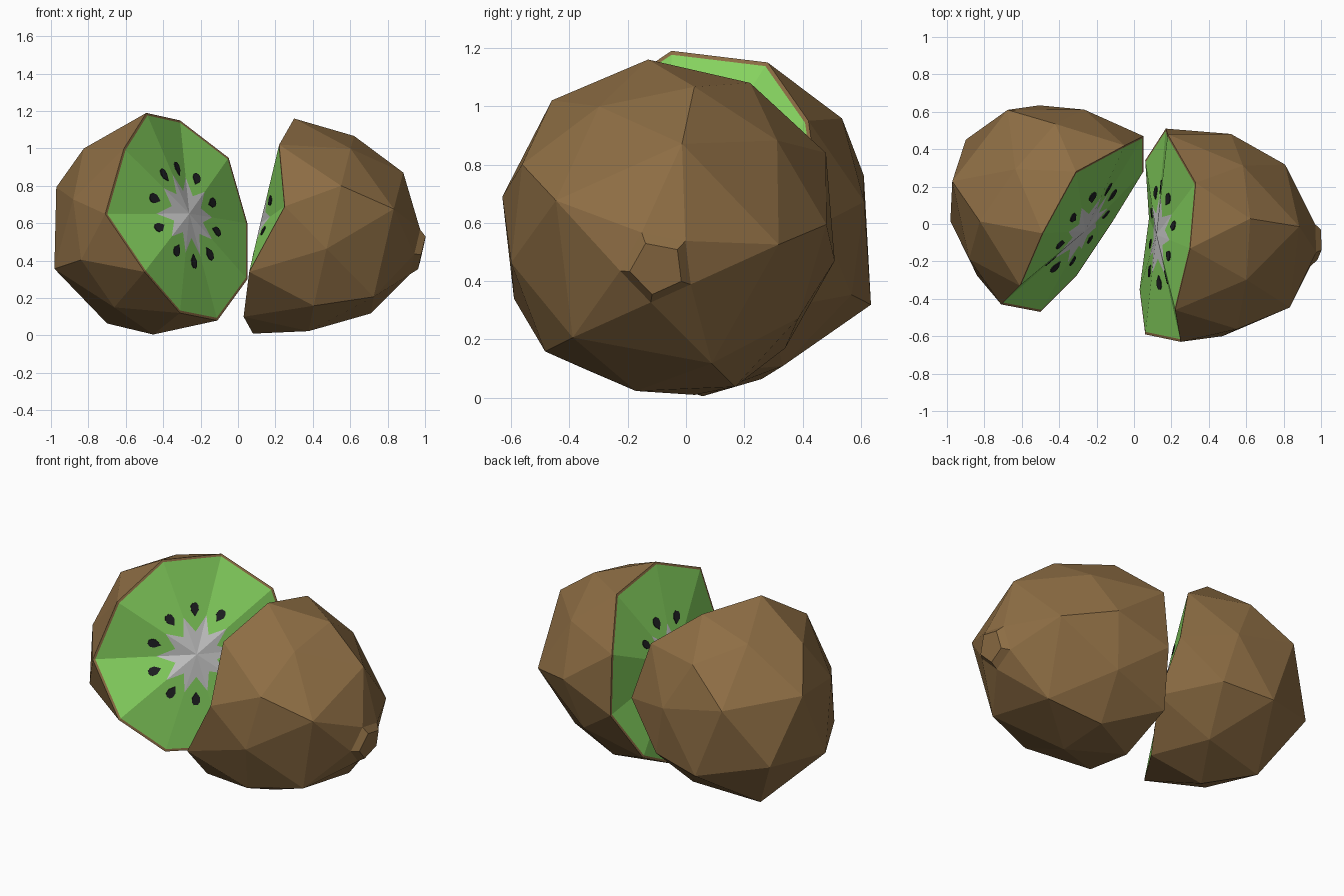
import bpy, bmesh, math
from mathutils import Vector

if "Cube" in bpy.data.objects:
    bpy.data.objects.remove(bpy.data.objects["Cube"])


def material(name, rgb):
    m = bpy.data.materials.new(name)
    m.diffuse_color = (*rgb, 1)
    m.use_nodes = True
    m.node_tree.nodes["Principled BSDF"].inputs["Base Color"].default_value = m.diffuse_color
    return m


SKIN = material("brown skin", (0.27, 0.155, 0.058))
FLESH = material("green flesh", (0.25, 0.68, 0.12))
CORE = material("pale core", (0.62, 0.62, 0.62))
SEED = material("dark seed", (0.015, 0.015, 0.018))


def finish(bm, name, mats):
    me = bpy.data.meshes.new(name)
    bm.to_mesh(me)
    bm.free()
    for m in mats:
        me.materials.append(m)
    ob = bpy.data.objects.new(name, me)
    bpy.context.collection.objects.link(ob)
    return ob


def kiwi_half(name, rim, axis, nub):
    """Faceted half fruit: ten-sided cut rim, two rings and a tip along axis."""
    rim = [Vector(p) for p in rim]
    axis = Vector(axis)
    c = sum(rim, Vector()) / 10
    n = sum((rim[i].cross(rim[(i + 1) % 10]) for i in range(10)), Vector()).normalized()
    if n.dot(axis) > 0:
        n = -n
    dirs = []
    for i in range(10):
        d = (rim[i] + rim[(i + 1) % 10]) / 2 - c
        dirs.append((d - n * d.dot(n)).normalized())

    bm = bmesh.new()
    V = bm.verts.new

    def face(verts, mat=0):
        bm.faces.new(verts).material_index = mat

    def ring(t, r, which):
        return [V(c + axis * t + dirs[i] * (r[i % 2])) for i in which]

    # Skin shell
    R = [V(p) for p in rim]
    B = ring(0.41, (0.56, 0.53), range(10))
    A = ring(0.78, (0.41, 0.41), range(0, 10, 2))
    for i in range(10):
        j = (i + 1) % 10
        face((R[i], R[j], B[i]))
        face((B[i], R[j], B[j]))
    for k in range(5):
        l = (k + 1) % 5
        face((A[k], B[2 * k - 1], B[2 * k]))
        face((A[k], B[2 * k], B[2 * k + 1]))
        face((A[k], B[2 * k + 1], A[l]))
    # Tip: stem nub or plain point
    if nub:
        Q = ring(0.975, (0.13, 0.13), range(1, 10, 2))
        T = ring(1.02, (0.095, 0.095), range(1, 10, 2))
        for k in range(5):
            l = (k + 1) % 5
            face((A[k], A[l], Q[k]))
            face((A[l], Q[k], Q[l]))
            face((Q[k], Q[l], T[l], T[k]))
        face(T)
    else:
        tip = V(c + axis)
        for k in range(5):
            face((A[k], A[(k + 1) % 5], tip))

    # Cut face: thin skin lip, domed flesh and star-shaped core
    mid = c + n * 0.05
    inner = [mid + (p - mid) * 0.975 for p in rim]
    F = [V(p) for p in inner]
    S = [V(mid + (p - mid) * 0.40) for p in inner]
    M = [V(mid + ((inner[i] + inner[(i + 1) % 10]) / 2 - mid) * 0.24) for i in range(10)]
    O = V(mid)
    for i in range(10):
        j = (i + 1) % 10
        face((R[i], R[j], F[j], F[i]))
        face((F[i], F[j], M[i]), 1)
        face((F[i], M[i], S[i]), 1)
        face((F[j], S[j], M[i]), 1)
        face((O, S[i], M[i]), 2)
        face((O, M[i], S[j]), 2)
    bmesh.ops.recalc_face_normals(bm, faces=bm.faces)
    finish(bm, name, (SKIN, FLESH, CORE))

    # Seeds: teardrop plates, one in each flesh sector
    sb = bmesh.new()
    for i in range(10):
        p, q = inner[i] - mid, inner[(i + 1) % 10] - mid
        fn = p.cross(q).normalized()
        if fn.dot(n) < 0:
            fn = -fn
        out = ((p + q) / 2).normalized()
        side = fn.cross(out)
        s = mid + (p + q) / 2 * 0.48
        outline = [(-0.042, 0), (-0.008, 0.024), (0.018, 0.024),
                   (0.034, 0.011), (0.034, -0.011), (0.018, -0.024), (-0.008, -0.024)]
        low = [sb.verts.new(s + out * a + side * b - fn * 0.002) for a, b in outline]
        top = [sb.verts.new(s + out * a + side * b + fn * 0.005) for a, b in outline]
        sb.faces.new(top)
        sb.faces.new(low[::-1])
        for a in range(7):
            b = (a + 1) % 7
            sb.faces.new((low[a], low[b], top[b], top[a]))
    bmesh.ops.recalc_face_normals(sb, faces=sb.faces)
    finish(sb, name + "_seeds", (SEED,))


# Left half, cut turned to the front right
kiwi_half("left_half", [
    (-0.71, -0.43, 0.65), (-0.50, -0.47, 0.34), (-0.31, -0.28, 0.12), (-0.11, 0.02, 0.08),
    (0.05, 0.28, 0.30), (0.05, 0.47, 0.60), (-0.05, 0.42, 0.95), (-0.31, 0.28, 1.15),
    (-0.49, -0.05, 1.19), (-0.61, -0.33, 1.00)], (-0.60, 0.46, -0.23), False)

# Right half, cut turned to the left, with the stem nub
kiwi_half("right_half", [
    (0.30, -0.13, 1.16), (0.33, 0.22, 1.08), (0.18, 0.48, 0.84), (0.17, 0.51, 0.47),
    (0.06, 0.34, 0.17), (0.08, 0.03, 0.01), (0.03, -0.35, 0.10), (0.06, -0.59, 0.34),
    (0.25, -0.63, 0.69), (0.22, -0.46, 1.02)], (0.80, -0.04, -0.14), True)
